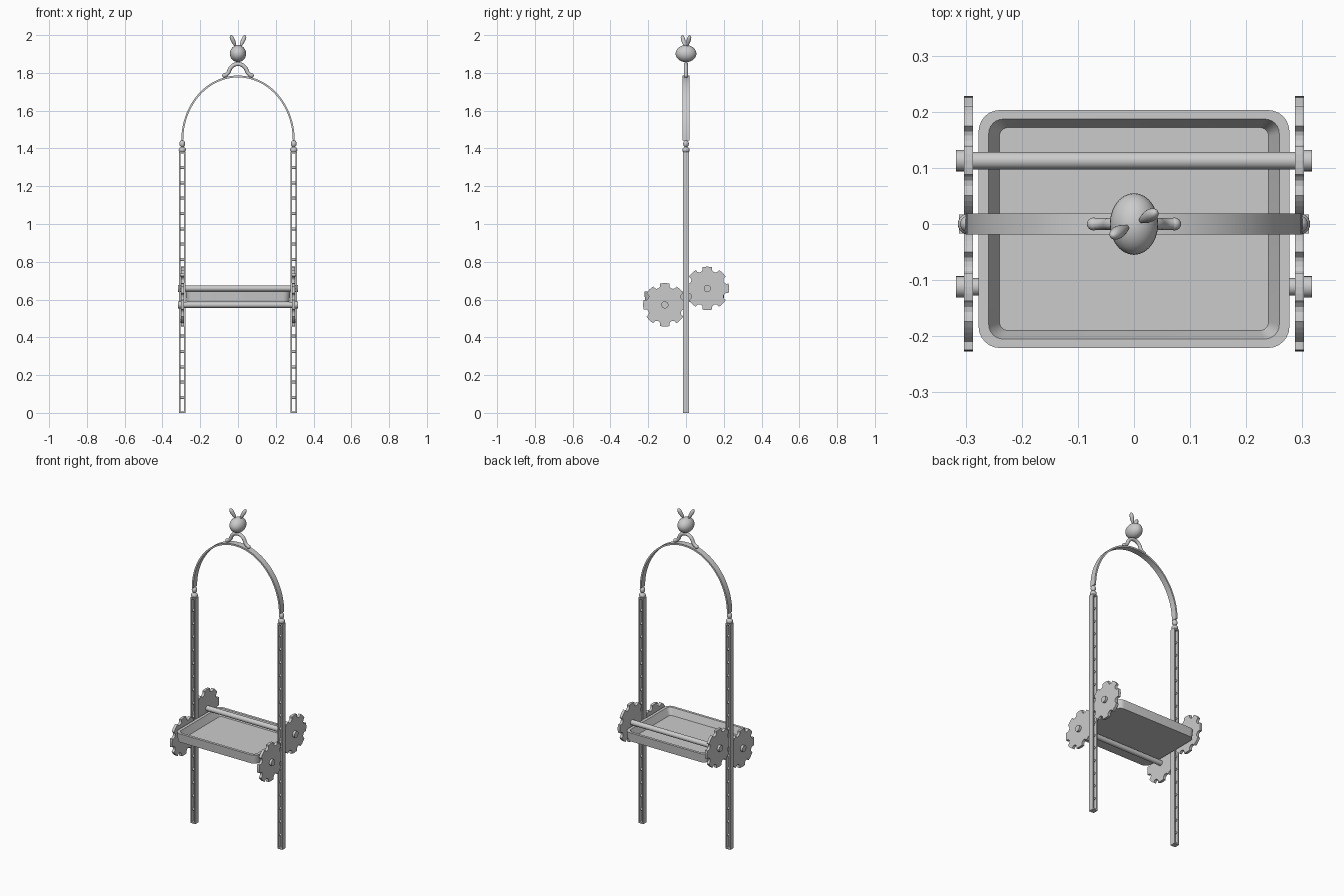
import bpy, bmesh
from math import sin, cos, pi, radians
from mathutils import Vector

if "Cube" in bpy.data.objects:
    bpy.data.objects.remove(bpy.data.objects["Cube"])

POST_X = 0.295


def make(name, bm, smooth=False):
    bmesh.ops.recalc_face_normals(bm, faces=bm.faces[:])
    me = bpy.data.meshes.new(name)
    bm.to_mesh(me)
    bm.free()
    ob = bpy.data.objects.new(name, me)
    bpy.context.collection.objects.link(ob)
    if smooth:
        bpy.ops.object.select_all(action='DESELECT')
        ob.select_set(True)
        bpy.context.view_layer.objects.active = ob
        bpy.ops.object.shade_smooth_by_angle(angle=radians(35))
    return ob


def add_box(bm, c, size):
    vs = bmesh.ops.create_cube(bm, size=1)['verts']
    for v in vs:
        v.co = Vector(c) + Vector([v.co[i] * size[i] for i in range(3)])


def add_rod(bm, x0, x1, y, z, r, seg=24):
    # cylinder along x
    vs = bmesh.ops.create_cone(bm, cap_ends=True, segments=seg, radius1=r, radius2=r, depth=x1 - x0)['verts']
    for v in vs:
        v.co = Vector(((x0 + x1) / 2 + v.co.z, y + v.co.x, z + v.co.y))


def ellipsoid(name, c, s, seg=28, rings=16):
    bm = bmesh.new()
    vs = bmesh.ops.create_uvsphere(bm, u_segments=seg, v_segments=rings, radius=1)['verts']
    for v in vs:
        v.co = Vector(c) + Vector([v.co[i] * s[i] for i in range(3)])
    return make(name, bm, True)


def skin(bm, loops, caps=True):
    # bridge successive loops of points into a surface
    rows = [[bm.verts.new(p) for p in lp] for lp in loops]
    n = len(rows[0])
    for a, b in zip(rows, rows[1:]):
        for i in range(n):
            j = (i + 1) % n
            bm.faces.new((a[i], a[j], b[j], b[i]))
    if caps:
        bm.faces.new(rows[0])
        bm.faces.new(rows[-1])


# pin-rack posts: two side plates, cross pins and end blocks
for s, side in ((-1, "left"), (1, "right")):
    bm = bmesh.new()
    for o in (-0.0127, 0.0127):
        add_box(bm, (s * POST_X + o, 0, 0.69), (0.0076, 0.033, 1.38))
    for z in (0.004, 1.376):
        add_box(bm, (s * POST_X, 0, z), (0.019, 0.033, 0.008))
    make(side + "_post", bm)
    bm = bmesh.new()
    for k in range(1, 17):
        add_rod(bm, s * POST_X - 0.01, s * POST_X + 0.01, 0, k * 1.38 / 17, 0.008, 12)
    make(side + "_post_pins", bm, True)
    # beads joining post and arch
    ellipsoid(side + "_lower_bead", (s * POST_X, 0, 1.392), (0.019, 0.019, 0.017), 20, 12)
    ellipsoid(side + "_upper_bead", (s * POST_X, 0, 1.425), (0.015, 0.015, 0.019), 20, 12)


# gear wheels with rounded notches, axles and hubs
def gear(name, x, y, z, R=0.115, t=0.016):
    tooth = [(R, -12.5), (R, -6), (R, 0), (R, 6), (R, 12.5), (0.101, 14),
             (0.096, 17), (0.093, 22.5), (0.096, 28), (0.101, 31)]
    pts = [(r * cos(radians(a + 45 * k)), r * sin(radians(a + 45 * k))) for k in range(8) for r, a in tooth]
    bm = bmesh.new()
    skin(bm, [[(x + o, y + p, z + q) for p, q in pts] for o in (-t / 2, t / 2)])
    make(name, bm)


for label, y, z in (("front", -0.112, 0.572), ("rear", 0.113, 0.659)):
    for s, side in ((-1, "left"), (1, "right")):
        gear(f"{label}_{side}_gear", s * POST_X, y, z)
        bm = bmesh.new()
        add_rod(bm, s * 0.31 - 0.007, s * 0.31 + 0.007, y, z, 0.019)
        make(f"{label}_{side}_hub", bm, True)
    bm = bmesh.new()
    add_rod(bm, -0.303, 0.303, y, z, 0.0155)
    make(label + "_axle", bm, True)


# tray with rim, sloped inner walls and rounded corners
def rounded(hx, hy, r, z, cy=-0.009, n=6):
    out = []
    for q, (sx, sy) in enumerate(((1, 1), (-1, 1), (-1, -1), (1, -1))):
        for i in range(n + 1):
            a = pi / 2 * (q + i / n)
            out.append((sx * (hx - r) + r * cos(a), cy + sy * (hy - r) + r * sin(a), z))
    return out


bm = bmesh.new()
skin(bm, [rounded(0.272, 0.207, 0.035, 0.588), rounded(0.277, 0.212, 0.038, 0.642),
          rounded(0.259, 0.196, 0.026, 0.642), rounded(0.24, 0.181, 0.016, 0.6)])
make("tray", bm, True)

# flat strip arch
bm = bmesh.new()
loops = []
for i in range(49):
    a = pi * i / 48
    loops.append([((0.295 + d) * cos(a), w, 1.443 + (0.338 + d) * sin(a))
                  for d, w in ((-0.005, -0.0185), (0.005, -0.0185), (0.005, 0.0185), (-0.005, 0.0185))])
skin(bm, loops)
make("arch_strip", bm, True)

# small loop on top of the arch
cu = bpy.data.curves.new("top_loop", 'CURVE')
cu.dimensions = '3D'
cu.bevel_depth = 0.0105
cu.bevel_resolution = 4
cu.use_fill_caps = True
sp = cu.splines.new('POLY')
path = [(-0.074, 1.786), (-0.06, 1.791)]
path += [(-0.049 * cos(pi * i / 16), 1.796 + 0.051 * sin(pi * i / 16)) for i in range(1, 16)]
path += [(0.06, 1.791), (0.074, 1.786)]
sp.points.add(len(path) - 1)
for p, (x, z) in zip(sp.points, path):
    p.co = (x, 0, z, 1)
bpy.context.collection.objects.link(bpy.data.objects.new("top_loop", cu))
for s, side in ((-1, "left"), (1, "right")):
    ellipsoid(side + "_loop_foot", (s * 0.072, 0, 1.786), (0.012, 0.0115, 0.0115), 16, 10)

# egg-shaped head with two ears
ellipsoid("head", (0, 0, 1.902), (0.043, 0.055, 0.045))
for s, side in ((-1, "left"), (1, "right")):
    bm = bmesh.new()
    rot = Vector((s * 0.028, s * 0.016, 0.06)).to_track_quat('Z', 'Y')
    for v in bmesh.ops.create_uvsphere(bm, u_segments=20, v_segments=14, radius=1)['verts']:
        w = 0.0135 * (0.8 + 0.25 * v.co.z)
        v.co = Vector((s * 0.025, s * 0.013, 1.968)) + rot @ Vector((v.co.x * w, v.co.y * w, v.co.z * 0.035))
    make(side + "_ear", bm, True)
